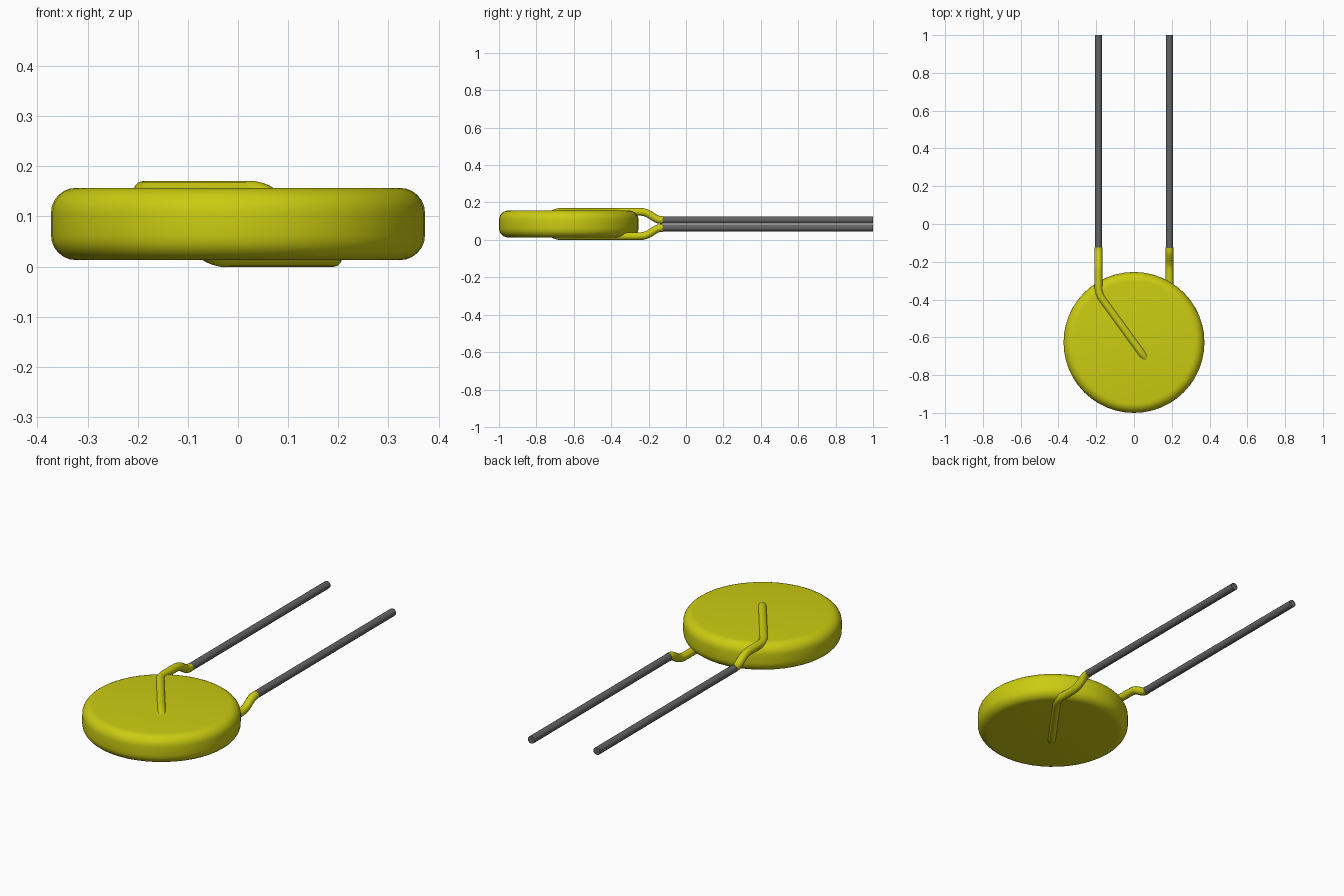
import bpy, math
from mathutils import Vector, Matrix

if "Cube" in bpy.data.objects:
    bpy.data.objects.remove(bpy.data.objects["Cube"], do_unlink=True)


def material(name, rgb):
    m = bpy.data.materials.new(name)
    m.use_nodes = True
    m.diffuse_color = (*rgb, 1)
    m.node_tree.nodes["Principled BSDF"].inputs["Base Color"].default_value = (*rgb, 1)
    return m


yellow = material("yellow coating", (0.60, 0.60, 0.006))
grey = material("grey metal", (0.125, 0.125, 0.125))

MID_Z = 0.085           # height of the half-turn axis shared by both leads
DISC_Y = -0.627


def finish(obj, angle):
    bpy.ops.object.select_all(action='DESELECT')
    obj.select_set(True)
    bpy.context.view_layer.objects.active = obj
    bpy.ops.object.convert(target='MESH')
    bpy.ops.object.shade_smooth_by_angle(angle=math.radians(angle))


def rounded(points, r, steps=4):
    """Replace the inner corners of a path by short curves."""
    pts = [Vector(p) for p in points]
    out = [pts[0]]
    for a, b, c in zip(pts, pts[1:], pts[2:]):
        p = b + (a - b).normalized() * min(r, (a - b).length * 0.48)
        q = b + (c - b).normalized() * min(r, (c - b).length * 0.48)
        for i in range(steps + 1):
            t = i / steps
            out.append(p * (1 - t) ** 2 + b * 2 * t * (1 - t) + q * t * t)
    return out + [pts[-1]]


def tube(name, points, radius, mat):
    curve = bpy.data.curves.new(name, 'CURVE')
    curve.dimensions = '3D'
    curve.bevel_depth = radius
    curve.bevel_resolution = 4
    curve.use_fill_caps = True
    spline = curve.splines.new('POLY')
    spline.points.add(len(points) - 1)
    for sp, p in zip(spline.points, points):
        sp.co = (*p, 1)
    curve.materials.append(mat)
    obj = bpy.data.objects.new(name, curve)
    bpy.context.collection.objects.link(obj)
    finish(obj, 40)


# Round coated body with softened rims
bpy.ops.mesh.primitive_cylinder_add(vertices=48, radius=0.373, depth=0.144,
                                    location=(0, DISC_Y, MID_Z))
body = bpy.context.object
body.name = "disc_body"
body.data.materials.append(yellow)
bevel = body.modifiers.new("rim", 'BEVEL')
bevel.width = 0.05
bevel.segments = 6
bevel.limit_method = 'ANGLE'
bevel.angle_limit = math.radians(40)
finish(body, 35)

# Coated lead: tip sunk in the face, diagonal run, then a bend to the bare wire
coated = rounded([(0.075, -0.73, 0.128), (0.045, -0.69, 0.1505),
                  (-0.188, -0.37, 0.1505), (-0.188, -0.215, 0.1505),
                  (-0.188, -0.155, 0.108), (-0.188, -0.125, 0.106)], 0.035)
bare = [Vector((-0.188, -0.14, 0.106)), Vector((-0.188, 1.0, 0.106))]

# The second lead is the first one given a half turn about the long axis
axis = Vector((0, 0, MID_Z))
half_turn = (Matrix.Translation(axis) @ Matrix.Rotation(math.pi, 4, 'Y')
             @ Matrix.Translation(-axis))
for side, turn in (("right", Matrix.Identity(4)), ("left", half_turn)):
    tube(side + "_coated_lead", [turn @ p for p in coated], 0.0205, yellow)
    tube(side + "_bare_wire", [turn @ p for p in bare], 0.0193, grey)
